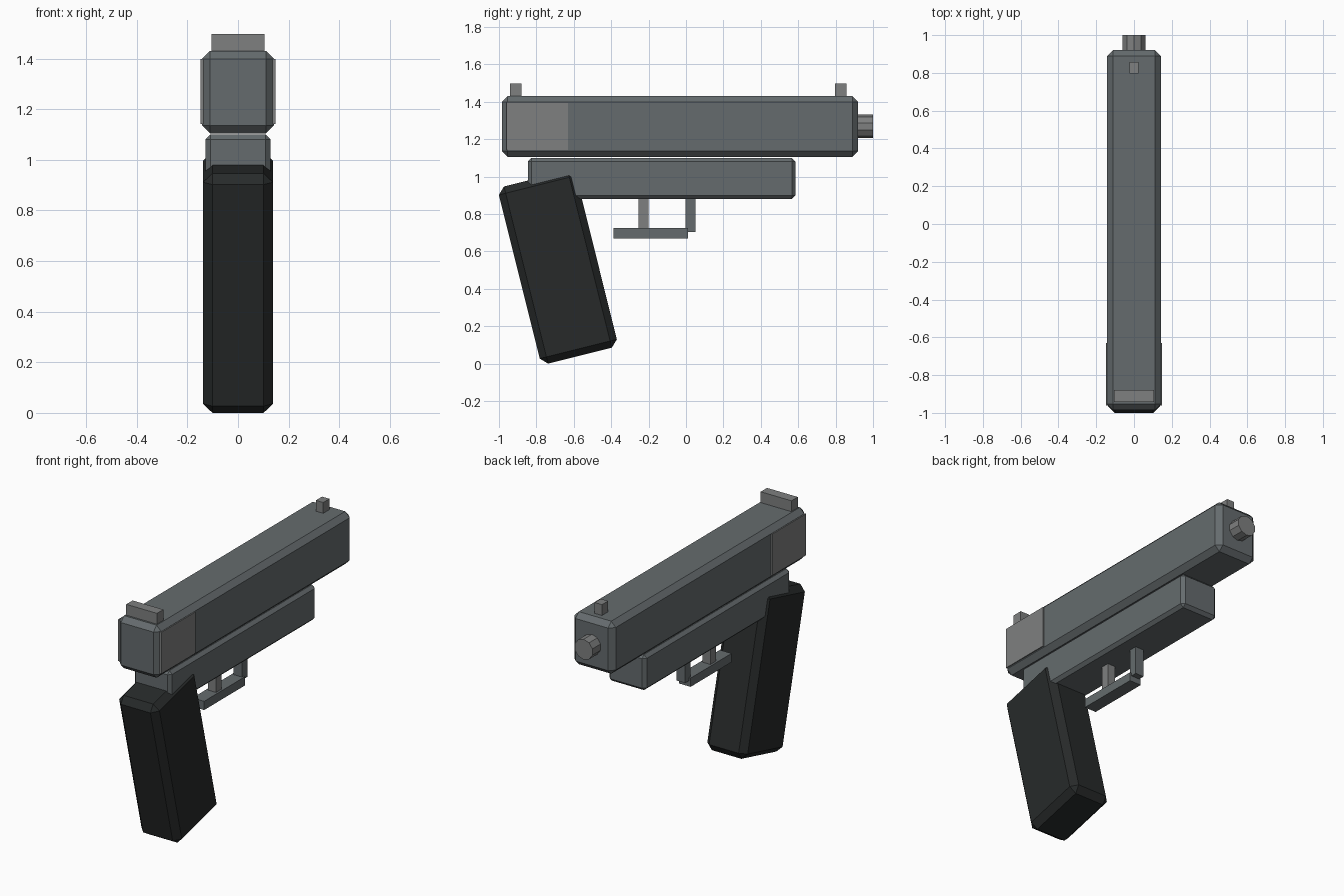
import bpy, bmesh, math

if "Cube" in bpy.data.objects:
    bpy.data.objects.remove(bpy.data.objects["Cube"])


def material(name, rgb):
    m = bpy.data.materials.new(name)
    m.diffuse_color = (*rgb, 1)
    m.use_nodes = True
    m.node_tree.nodes["Principled BSDF"].inputs["Base Color"].default_value = m.diffuse_color
    return m


STEEL = material("blued_steel", (0.13, 0.148, 0.155))
BARE = material("bare_steel", (0.21, 0.215, 0.215))
RUBBER = material("grip_rubber", (0.02, 0.023, 0.023))


def finish(name, bm, mat, location, tilt=0.0):
    bmesh.ops.recalc_face_normals(bm, faces=bm.faces)
    mesh = bpy.data.meshes.new(name)
    bm.to_mesh(mesh)
    bm.free()
    mesh.materials.append(mat)
    ob = bpy.data.objects.new(name, mesh)
    ob.location = location
    ob.rotation_euler.x = tilt
    bpy.context.collection.objects.link(ob)
    return ob


def box(name, size, center, mat, chamfer=0.0, tilt=0.0):
    bm = bmesh.new()
    bmesh.ops.create_cube(bm, size=1)
    bmesh.ops.scale(bm, vec=size, verts=bm.verts)
    ob = finish(name, bm, mat, center, tilt)
    if chamfer:
        mod = ob.modifiers.new("chamfer", 'BEVEL')
        mod.width = chamfer
        mod.segments = 1
        mod.limit_method = 'NONE'
    return ob


def span(name, half_x, y, z, mat, chamfer=0.0, x=0.0):
    """Box given by half width and its y and z ranges."""
    return box(name, (2 * half_x, y[1] - y[0], z[1] - z[0]),
               (x, (y[0] + y[1]) / 2, (z[0] + z[1]) / 2), mat, chamfer)


# Slide and frame
span("slide", 0.142, (-0.985, 0.92), (1.105, 1.43), STEEL, 0.031)
span("frame", 0.128, (-0.845, 0.585), (0.88, 1.10), STEEL, 0.019)

# Rear side panels on the slide
for side, label in ((-1, "left"), (1, "right")):
    span("rear_panel_" + label, 0.008, (-0.96, -0.63), (1.142, 1.398), BARE,
         x=side * 0.141)

# Sights
span("rear_sight", 0.105, (-0.942, -0.88), (1.42, 1.497), BARE)
span("front_sight", 0.025, (0.797, 0.857), (1.42, 1.497), BARE)

# Barrel tip
bm = bmesh.new()
bmesh.ops.create_cone(bm, cap_ends=True, segments=10, radius1=0.063,
                      radius2=0.063, depth=0.12)
finish("barrel", bm, BARE, (0, 0.94, 1.268), math.radians(90))

# Raked grip
box("grip", (0.276, 0.425, 0.976), (0, -0.685, 0.516), RUBBER, 0.037,
    math.radians(14))

# Trigger and guard
span("trigger", 0.027, (-0.253, -0.2), (0.72, 0.89), BARE)
span("guard_bar", 0.04, (-0.388, 0.012), (0.67, 0.724), STEEL)
span("guard_post", 0.029, (-0.003, 0.05), (0.705, 0.89), STEEL)
